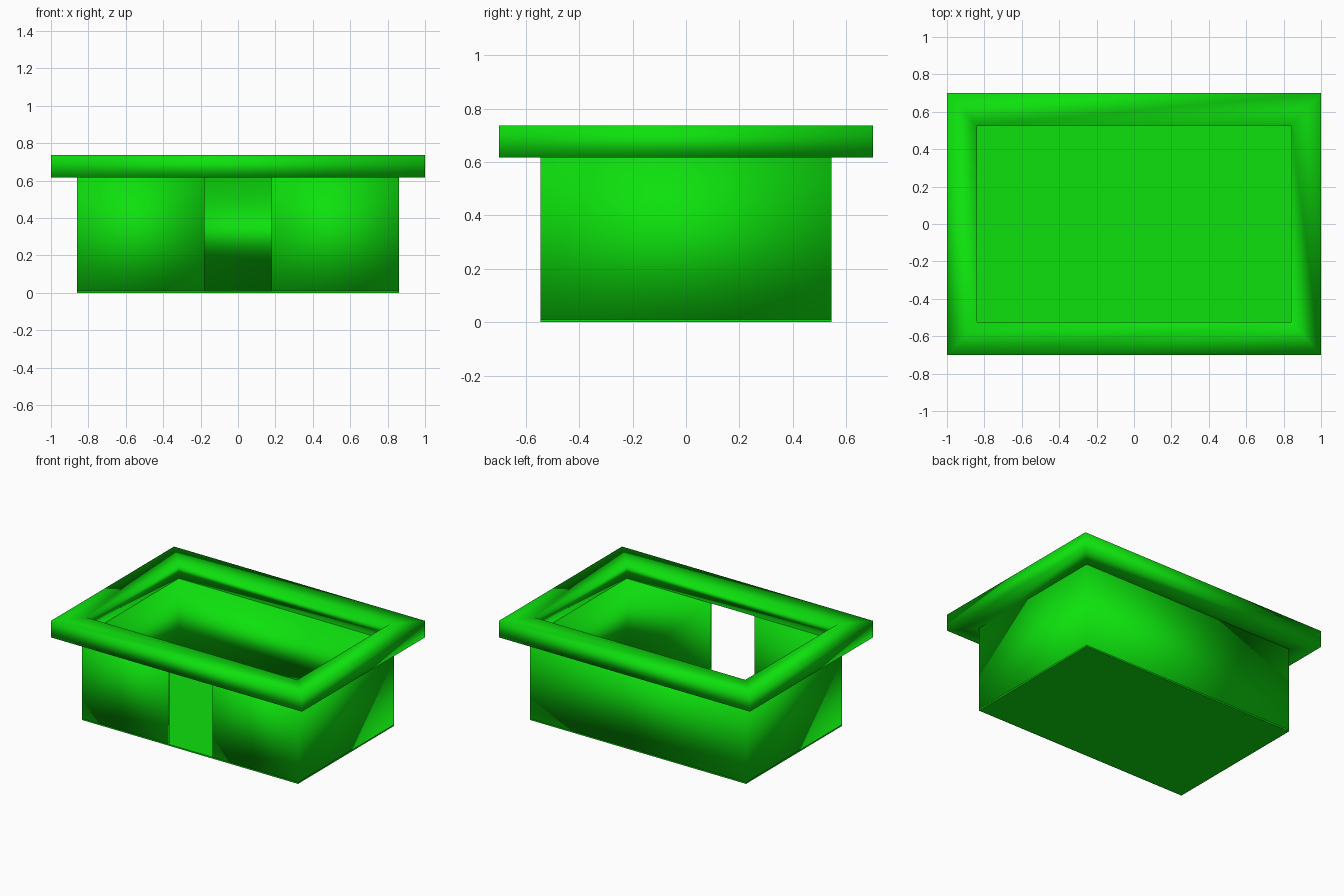
import bpy, bmesh

if "Cube" in bpy.data.objects:
    bpy.data.objects.remove(bpy.data.objects["Cube"])

green = bpy.data.materials.new("green")
green.diffuse_color = (0.004, 0.75, 0.004, 1)
green.use_nodes = True
green.node_tree.nodes["Principled BSDF"].inputs["Base Color"].default_value = green.diffuse_color


def rect(x, y):
    return [(x, -y), (x, y), (-x, y), (-x, -y)]


def strip(name, outer, inner, z0, z1, closed):
    """Wall between paired outer and inner plan outlines, from z0 to z1."""
    bm = bmesh.new()
    rings = [[bm.verts.new((x, y, z)) for x, y in pts]
             for pts, z in ((outer, z0), (outer, z1), (inner, z1), (inner, z0))]
    n = len(outer)
    for i in range(n if closed else n - 1):
        j = (i + 1) % n
        for k in range(4):
            a, b = rings[k], rings[(k + 1) % 4]
            bm.faces.new((a[i], a[j], b[j], b[i]))
    if not closed:
        bm.faces.new([r[0] for r in rings])
        bm.faces.new([r[-1] for r in reversed(rings)])
    return finish(name, bm, True)


def finish(name, bm, smooth):
    bmesh.ops.recalc_face_normals(bm, faces=bm.faces)
    for f in bm.faces:
        f.smooth = smooth
    mesh = bpy.data.meshes.new(name)
    bm.to_mesh(mesh)
    bm.free()
    mesh.materials.append(green)
    ob = bpy.data.objects.new(name, mesh)
    bpy.context.collection.objects.link(ob)
    return ob


# Walls run around the box from one side of the doorway to the other
door = 0.18
outer, inner = (0.86, 0.545), (0.84, 0.525)
wall_out = [(door, -outer[1])] + rect(*outer) + [(-door, -outer[1])]
wall_in = [(door, -inner[1])] + rect(*inner) + [(-door, -inner[1])]
strip("walls", wall_out, wall_in, 0.01, 0.617, False)

# Wide overhanging rim on top
strip("rim", rect(1.0, 0.7), rect(*inner), 0.617, 0.737, True)

# Thin floor slab
bm = bmesh.new()
bmesh.ops.create_cube(bm, size=1)
bmesh.ops.scale(bm, verts=bm.verts, vec=(2 * outer[0], 2 * outer[1], 0.01))
bmesh.ops.translate(bm, verts=bm.verts, vec=(0, 0, 0.005))
finish("floor", bm, False)
